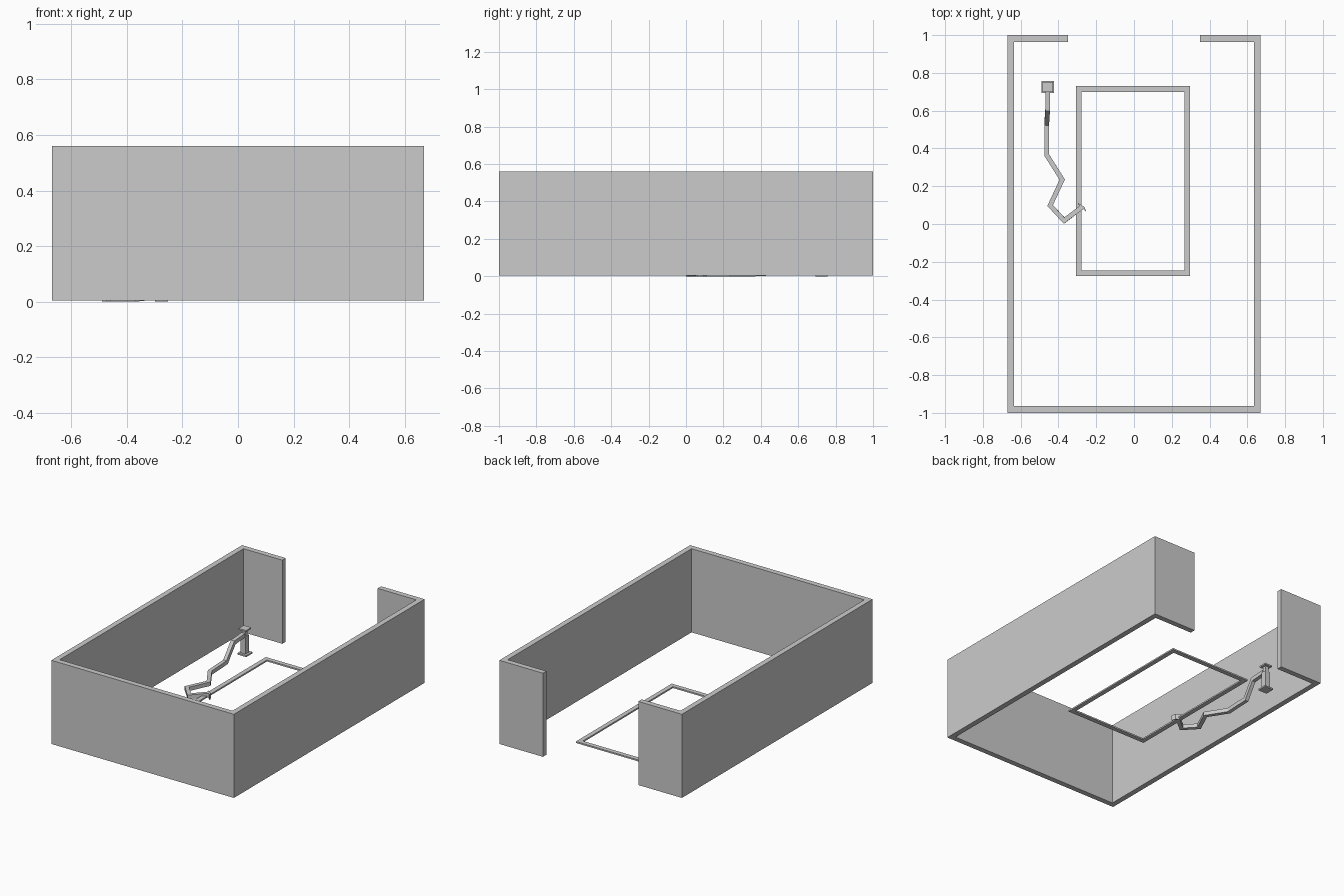
import bpy, bmesh, math
from mathutils import Vector

if "Cube" in bpy.data.objects:
    bpy.data.objects.remove(bpy.data.objects["Cube"])


def make_object(name, bm):
    bmesh.ops.recalc_face_normals(bm, faces=bm.faces)
    me = bpy.data.meshes.new(name)
    bm.to_mesh(me)
    bm.free()
    ob = bpy.data.objects.new(name, me)
    bpy.context.collection.objects.link(ob)
    return ob


def prism(name, outline, z0, z1):
    """Extrude a closed flat outline from z0 to z1."""
    bm = bmesh.new()
    face = bm.faces.new([bm.verts.new((x, y, z0)) for x, y in outline])
    up = bmesh.ops.extrude_face_region(bm, geom=[face])
    bmesh.ops.translate(bm, vec=(0, 0, z1 - z0),
                        verts=[v for v in up["geom"] if isinstance(v, bmesh.types.BMVert)])
    return make_object(name, bm)


def square(cx, cy, w):
    h = w / 2
    return [(cx - h, cy - h), (cx + h, cy - h), (cx + h, cy + h), (cx - h, cy + h)]


def sweep(name, path, width, height, closed=False):
    """Mitred rectangular strip along a path of bottom centre points."""
    bm = bmesh.new()
    pts = [Vector(p) for p in path]
    n = len(pts)
    rings = []
    for i, p in enumerate(pts):
        a = pts[i - 1] if closed or i > 0 else p * 2 - pts[1]
        b = pts[(i + 1) % n] if closed or i < n - 1 else p * 2 - pts[i - 1]
        d1, d2 = (p - a).xy.normalized(), (b - p).xy.normalized()
        n1, n2 = Vector((-d1.y, d1.x)), Vector((-d2.y, d2.x))
        m = (n1 + n2).normalized()
        m *= width / 2 / m.dot(n1)
        side = Vector((m.x, m.y, 0))
        # tilt the thickness with the slope
        s = (p - a).normalized() + (b - p).normalized()
        back = Vector((s.x, s.y, 0)).normalized() * (-s.normalized().z * height)
        up = Vector((0, 0, height)) + back
        rings.append([bm.verts.new(q) for q in (p - side, p + side, p + side + up, p - side + up)])
    for i in range(n if closed else n - 1):
        r, q = rings[i], rings[(i + 1) % n]
        for k in range(4):
            bm.faces.new((r[k], r[(k + 1) % 4], q[(k + 1) % 4], q[k]))
    if not closed:
        bm.faces.new(rings[0])
        bm.faces.new(rings[-1])
    return make_object(name, bm)


# Surrounding wall, open in the middle of the back
X, Y = 0.652, 0.982
sweep("enclosure_wall", [(-0.35, Y, 0.005), (-X, Y, 0.005), (-X, -Y, 0.005),
                         (X, -Y, 0.005), (X, Y, 0.005), (0.35, Y, 0.005)], 0.036, 0.555)

# Flat rim of the pool
sweep("pool_rim", [(-0.292, -0.26, 0.008), (0.282, -0.26, 0.008),
                   (0.282, 0.715, 0.008), (-0.292, 0.715, 0.008)], 0.03, 0.01, True)

# Slide tower: foot, column, neck and top platform
cx, cy = -0.457, 0.725
prism("tower_foot", square(cx, cy, 0.065), 0, 0.01)
prism("tower_column", square(cx, cy, 0.036), 0.01, 0.125)
prism("tower_neck", square(cx, cy, 0.024), 0.125, 0.165)
prism("tower_platform", square(cx, cy, 0.054), 0.163, 0.173)

# Zigzag slide chute from the tower down into the pool
sweep("slide_chute", [(-0.457, 0.71, 0.12), (-0.457, 0.61, 0.112), (-0.462, 0.535, 0.008),
                      (-0.462, 0.365, 0.0), (-0.38, 0.235, 0.0), (-0.444, 0.098, 0.0),
                      (-0.369, 0.018, 0.0), (-0.275, 0.09, 0.01)], 0.025, 0.026)

# Flared outlet lip across the end of the chute
prism("slide_outlet", [(-0.298, 0.112), (-0.292, 0.1), (-0.268, 0.079),
                       (-0.252, 0.062), (-0.262, 0.09)], 0, 0.036)
